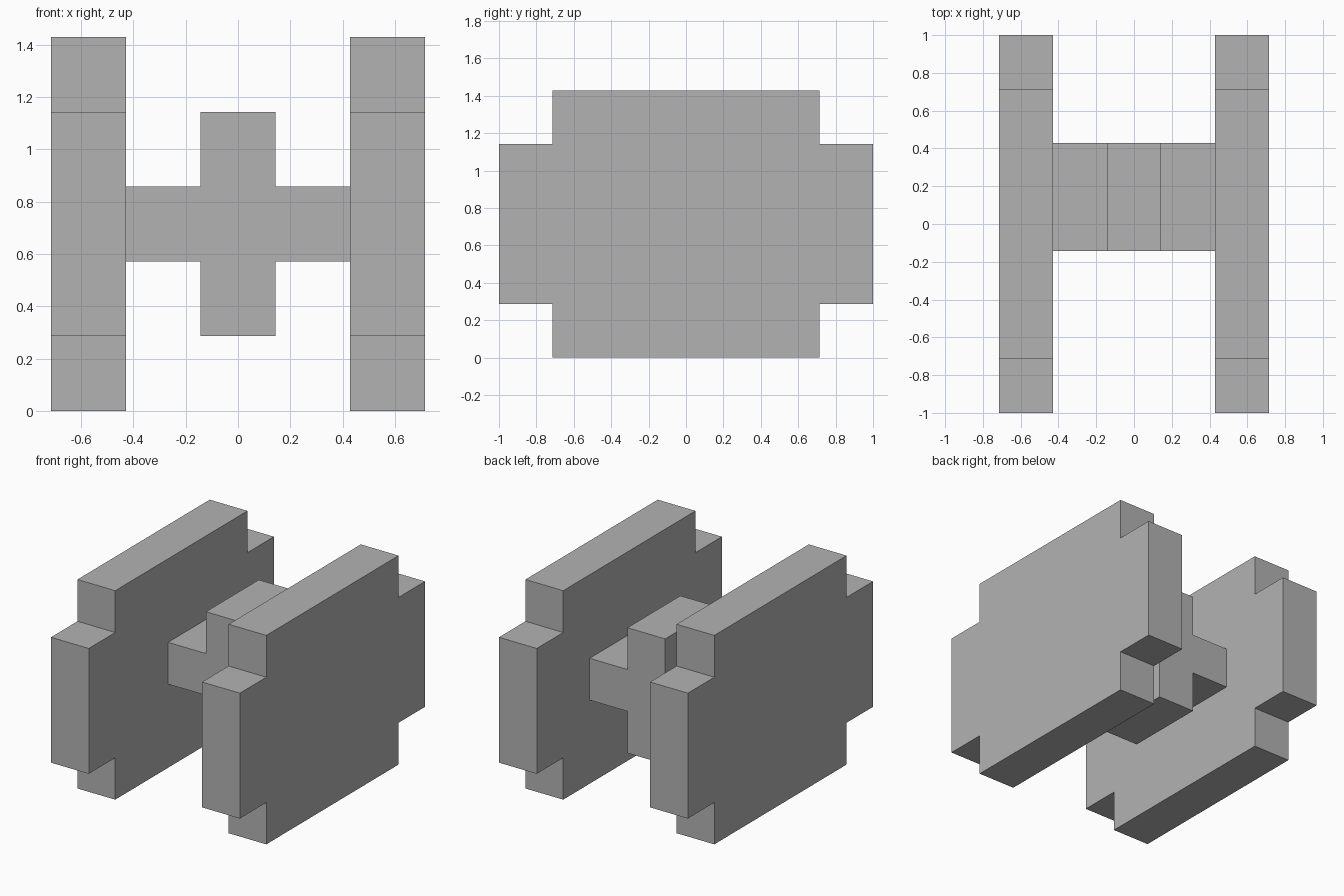
import bpy
import bmesh

cube = bpy.data.objects.get("Cube")
if cube:
    bpy.data.objects.remove(cube, do_unlink=True)

U = 2 / 7  # one block of the model's grid

grey = bpy.data.materials.new("plain grey")
grey.use_nodes = True
colour = (0.45, 0.45, 0.45, 1)
grey.diffuse_color = colour
grey.node_tree.nodes["Principled BSDF"].inputs["Base Color"].default_value = colour


def cross_profile(wide, narrow, tall, short):
    """Outline of a plus shape from its half widths and half heights."""
    corner = [(wide, short), (narrow, short), (narrow, tall)]
    quarters = [(1, 1), (-1, 1), (-1, -1), (1, -1)]
    points = []
    for sx, sz in quarters:
        step = corner if sx * sz > 0 else corner[::-1]
        points += [(sx * a, sz * b) for a, b in step]
    return points


def extrude_profile(name, profile, place, direction):
    """Make a solid by pushing a flat outline along a direction."""
    bm = bmesh.new()
    face = bm.faces.new([bm.verts.new(place(a, b)) for a, b in profile])
    result = bmesh.ops.extrude_face_region(bm, geom=[face], use_keep_orig=True)
    moved = [v for v in result["geom"] if isinstance(v, bmesh.types.BMVert)]
    bmesh.ops.translate(bm, verts=moved, vec=direction)
    bmesh.ops.recalc_face_normals(bm, faces=bm.faces)
    mesh = bpy.data.meshes.new(name)
    bm.to_mesh(mesh)
    bm.free()
    mesh.materials.append(grey)
    obj = bpy.data.objects.new(name, mesh)
    bpy.context.collection.objects.link(obj)
    return obj


mid = 2.5 * U  # height of the model's centre

# Side panels with notched corners
panel = cross_profile(3.5 * U, 2.5 * U, 2.5 * U, 1.5 * U)
for name, inner in (("left_panel", 1.5 * U), ("right_panel", -2.5 * U)):
    extrude_profile(name, panel, lambda a, b: (inner, a, mid + b), (U, 0, 0))

# Central body with arms reaching both panels, set back from the middle
body = cross_profile(1.5 * U, 0.5 * U, 1.5 * U, 0.5 * U)
extrude_profile("central_body", body, lambda a, b: (a, -0.5 * U, mid + b), (0, 2 * U, 0))
